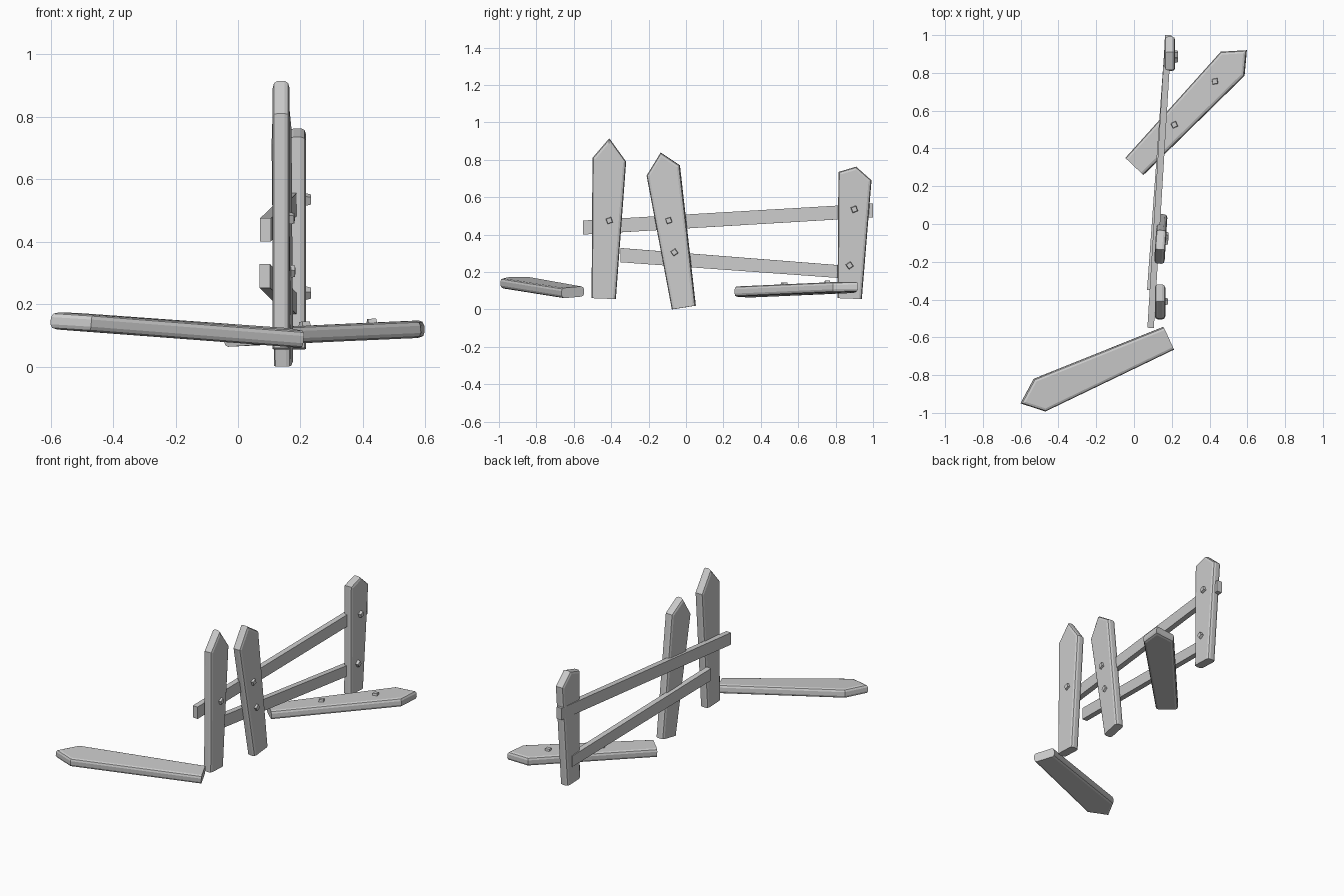
import bpy, bmesh, math
from mathutils import Vector, Matrix

if "Cube" in bpy.data.objects:
    bpy.data.objects.remove(bpy.data.objects["Cube"])


def slab(name, pts, thick, bevel=0.0):
    """Extrude a mid-plane outline both ways along its normal; soften all rims but the base edge."""
    pts = [Vector(p) for p in pts]
    n = (pts[1] - pts[0]).cross(pts[2] - pts[1]).normalized()
    bm = bmesh.new()
    back = [bm.verts.new(p - n * thick / 2) for p in pts]
    front = [bm.verts.new(p + n * thick / 2) for p in pts]
    k = len(pts)
    bm.faces.new(front)
    bm.faces.new(back[::-1])
    for i in range(k):
        j = (i + 1) % k
        bm.faces.new((back[i], back[j], front[j], front[i]))
    if bevel:
        rims = [bm.edges.get((ring[i], ring[(i + 1) % k]))
                for ring in (front, back) for i in range(1, k)]
        bmesh.ops.bevel(bm, geom=rims, offset=bevel, segments=2,
                        profile=0.5, affect='EDGES')
    bmesh.ops.recalc_face_normals(bm, faces=bm.faces)
    finish(name, bm)
    return n


def finish(name, bm):
    me = bpy.data.meshes.new(name)
    bm.to_mesh(me)
    bm.free()
    ob = bpy.data.objects.new(name, me)
    bpy.context.collection.objects.link(ob)
    return ob


def nail(name, pos, normal, spin, size=0.036, depth=0.03):
    """Small square nail head with a chamfered outer face."""
    bm = bmesh.new()
    bmesh.ops.create_cube(bm, size=1)
    for v in bm.verts:
        s = size * (0.7 if v.co.z > 0 else 1)
        v.co = Vector((v.co.x * s, v.co.y * s, v.co.z * depth))
    rot = normal.to_track_quat('Z', 'Y').to_matrix().to_4x4()
    bm.transform(Matrix.Translation(pos) @ rot @ Matrix.Rotation(spin, 4, 'Z'))
    finish(name, bm)


T = 0.055

# Pickets: base pair, shoulder, tip, shoulder (mid-plane), then nail positions
pickets = {
    "standing_picket_near": (
        [(.138, -.505, .06), (.138, -.375, .055), (.138, -.32, .79),
         (.138, -.41, .915), (.138, -.50, .81)],
        [(.138, -.41, .475)]),
    "standing_picket_middle": (
        [(.142, -.075, 0), (.15, .052, .02), (.145, -.033, .77),
         (.138, -.135, .838), (.134, -.21, .715)],
        [(.14, -.09, .475), (.142, -.06, .305)]),
    "standing_picket_far": (
        [(.19, .81, .06), (.19, .94, .055), (.19, .992, .69),
         (.19, .91, .763), (.19, .815, .735)],
        [(.193, .9, .535), (.193, .875, .235)]),
    "fallen_picket_left": (
        [(.155, -.545, .097), (-.53, -.82, .146), (-.60, -.95, .147),
         (-.47, -.992, .139), (.21, -.665, .086)],
        []),
    "fallen_picket_right": (
        [(-.045, .35, .09), (.05, .26, .096), (.585, .785, .119),
         (.597, .92, .121), (.46, .912, .115)],
        [(.43, .755, .112), (.215, .525, .103)]),
}
for name, (pts, nails) in pickets.items():
    if name == "fallen_picket_left":
        pts = [pts[-1]] + pts[:-1]
        pts = [pts[1], pts[0]] + pts[:1:-1]
    n = slab(name, pts, T, 0.016)
    if max(n, key=abs) < 0:
        n = -n
    for i, p in enumerate(nails):
        nail(f"{name}_nail_{i + 1}", Vector(p) + n * 0.026, n, math.radians(20 + 15 * i))

# Rails behind the standing pickets
slab("upper_rail", [(.088, -.55, .40), (.182, 1, .492), (.182, 1, .566), (.088, -.55, .475)], .034)
slab("lower_rail", [(.086, -.35, .252), (.176, .9, .162), (.176, .9, .23), (.086, -.35, .328)], .034)
